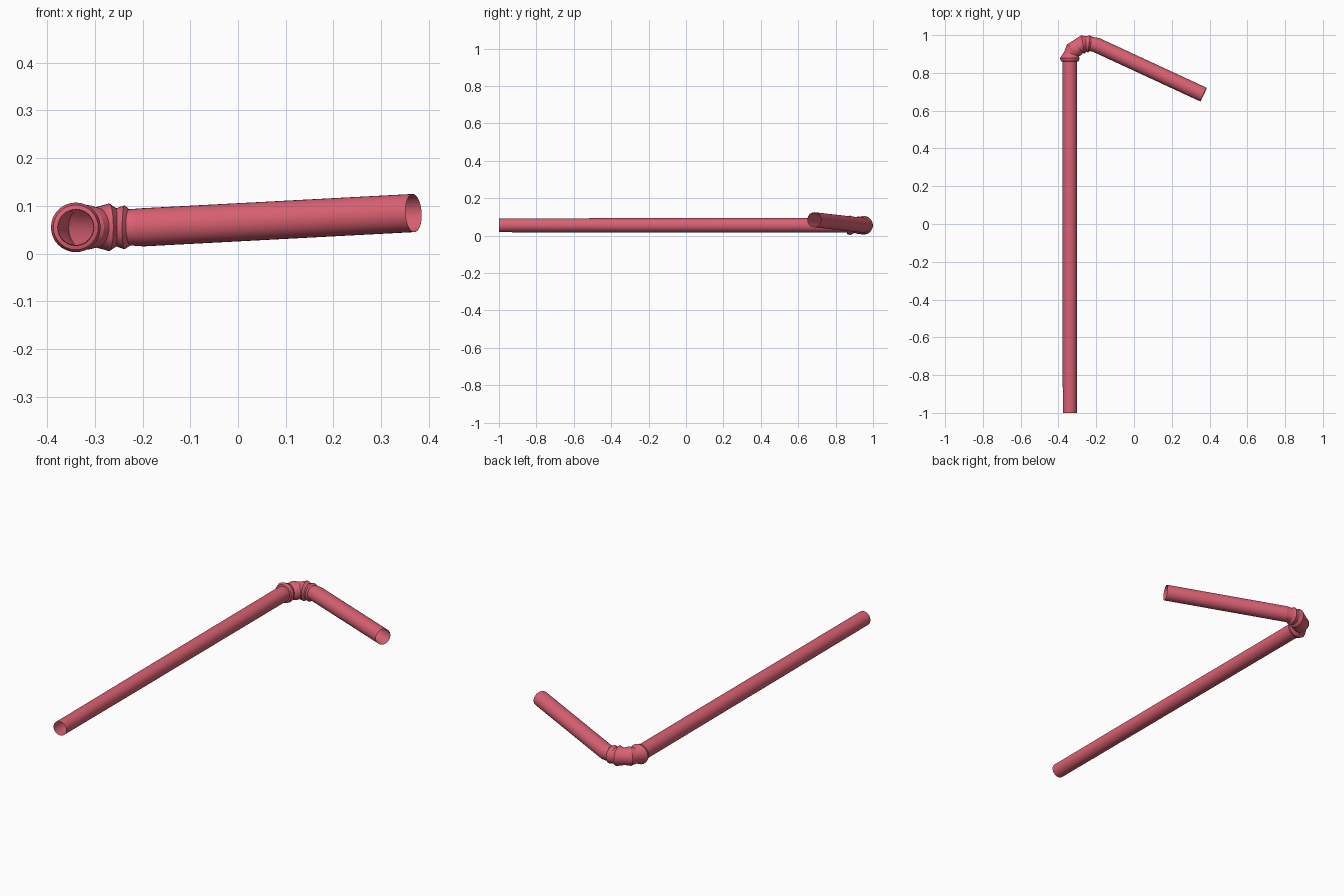
import bpy, bmesh, math
from mathutils import Vector

if "Cube" in bpy.data.objects:
    bpy.data.objects.remove(bpy.data.objects["Cube"])

SIDES = 32
mat = bpy.data.materials.new("straw_red")
mat.diffuse_color = (0.70, 0.12, 0.17, 1)
mat.use_nodes = True
mat.node_tree.nodes["Principled BSDF"].inputs["Base Color"].default_value = mat.diffuse_color


def sweep(name, rings):
    """Open tube through rings of (x, y, z, heading in degrees, tilt, radius)."""
    bm = bmesh.new()
    loops = []
    for x, y, z, head, tilt, r in rings:
        h, t = math.radians(head), math.radians(tilt)
        side = Vector((-math.sin(h), math.cos(h), 0))
        fwd = Vector((math.cos(h) * math.cos(t), math.sin(h) * math.cos(t), math.sin(t)))
        up = fwd.cross(side)
        loops.append([bm.verts.new(Vector((x, y, z)) + r * (
            math.cos(a) * side + math.sin(a) * up))
            for a in (2 * math.pi * i / SIDES for i in range(SIDES))])
    for a, b in zip(loops, loops[1:]):
        for i in range(SIDES):
            j = (i + 1) % SIDES
            bm.faces.new((a[i], a[j], b[j], b[i]))
    bmesh.ops.recalc_face_normals(bm, faces=bm.faces)
    me = bpy.data.meshes.new(name)
    bm.to_mesh(me)
    bm.free()
    ob = bpy.data.objects.new(name, me)
    bpy.context.collection.objects.link(ob)
    me.materials.append(mat)
    bpy.context.view_layer.objects.active = ob
    ob.select_set(True)
    bpy.ops.object.shade_smooth_by_angle(angle=math.radians(25))
    ob.select_set(False)


Z = 0.055
# long straight stem
stem_end = (-0.34, 0.86, Z, 90, 0, 0.039)
sweep("long_stem", [(-0.34, -1.0, Z, 90, 0, 0.037), (-0.34, -0.35, Z, 90, 0, 0.038), stem_end])

# pleated elbow: alternating ridges and valleys around the bend
tip_start = (-0.20, 0.948, Z, -25, 3, 0.040)
sweep("pleated_elbow", [
    stem_end,
    (-0.340, 0.862, Z, 90, 0, 0.047),
    (-0.340, 0.878, Z, 90, 0, 0.052),
    (-0.330, 0.902, Z, 70, 0, 0.040),
    (-0.318, 0.922, Z, 52, 0, 0.047),
    (-0.297, 0.938, Z, 40, 0, 0.042),
    (-0.270, 0.950, Z, 10, 0, 0.050),
    (-0.255, 0.954, Z, 2, 0, 0.040),
    (-0.238, 0.953, Z, -6, 0, 0.046),
    (-0.227, 0.953, Z, -12, 2, 0.038),
    tip_start,
])

# short drinking end, rising slightly
sweep("short_mouthpiece", [tip_start, (0.368, 0.685, 0.085, -25, 3, 0.040)])
